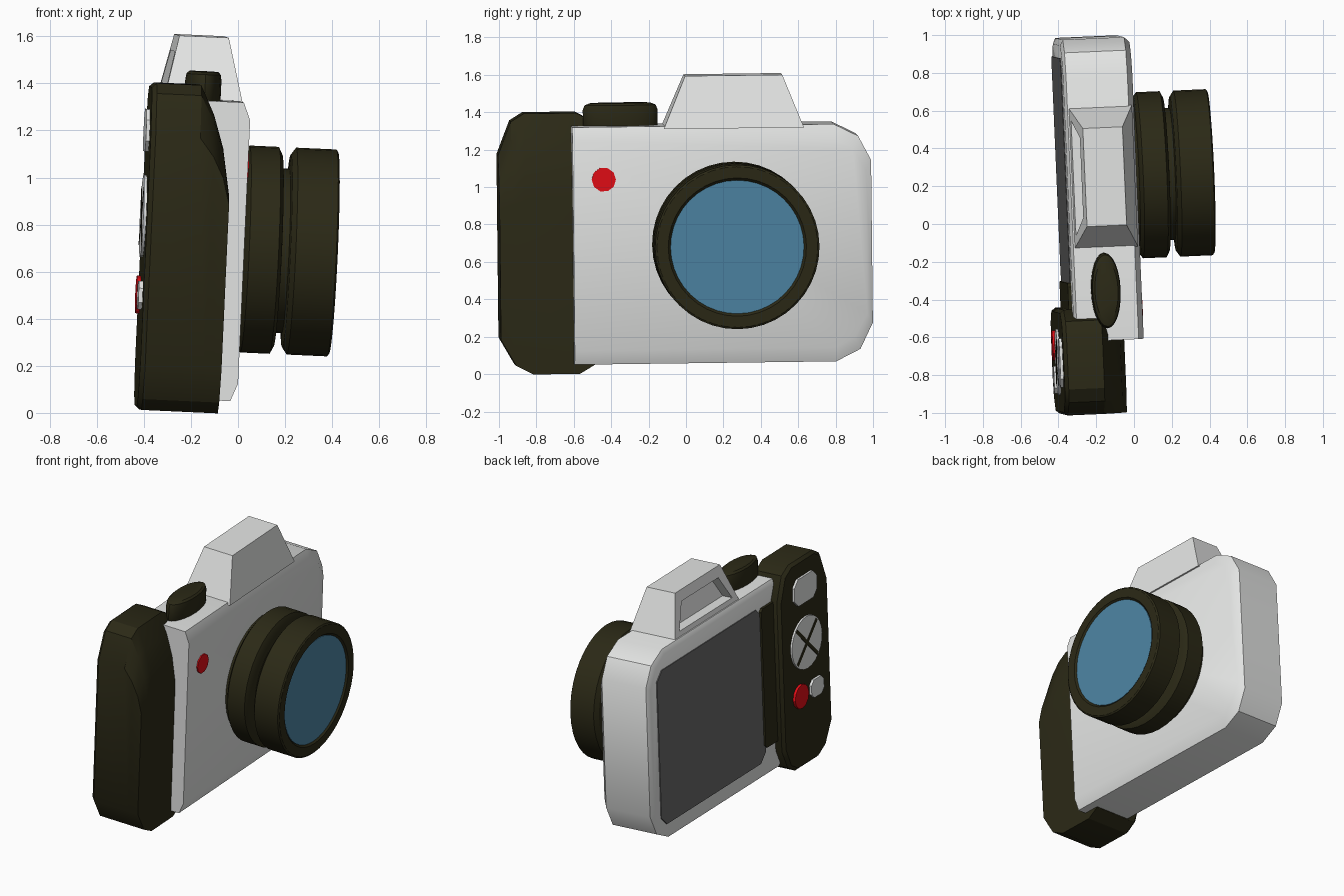
import bpy, bmesh, math
from mathutils import Matrix, Vector

if "Cube" in bpy.data.objects:
    bpy.data.objects.remove(bpy.data.objects["Cube"])

# whole camera leans slightly: build it square, then tilt every part about this pivot
PIVOT = Vector((-0.2, 0, 0.7))
TILT = (Matrix.Translation(PIVOT)
        @ Matrix.Rotation(math.radians(2.5), 4, 'Z')
        @ Matrix.Rotation(math.radians(2.6), 4, 'Y')
        @ Matrix.Rotation(math.radians(0.75), 4, 'X')
        @ Matrix.Translation(-PIVOT))


def material(name, rgb):
    m = bpy.data.materials.new(name)
    m.diffuse_color = (*rgb, 1)
    m.use_nodes = True
    m.node_tree.nodes["Principled BSDF"].inputs["Base Color"].default_value = m.diffuse_color
    return m


SILVER = material("silver", (0.78, 0.79, 0.78))
BLACK = material("olive_black", (0.024, 0.022, 0.008))
GLASS = material("blue_glass", (0.075, 0.235, 0.37))
RED = material("red", (0.78, 0.004, 0.008))
SCREEN = material("screen_grey", (0.14, 0.14, 0.14))


def finish(name, bm, mat, angle=30):
    bmesh.ops.recalc_face_normals(bm, faces=bm.faces)
    bm.transform(TILT)
    me = bpy.data.meshes.new(name)
    bm.to_mesh(me)
    bm.free()
    me.materials.append(mat)
    ob = bpy.data.objects.new(name, me)
    bpy.context.collection.objects.link(ob)
    bpy.ops.object.select_all(action='DESELECT')
    ob.select_set(True)
    bpy.context.view_layer.objects.active = ob
    if angle:
        bpy.ops.object.shade_smooth_by_angle(angle=math.radians(angle))
    return ob


def loft_bm(rings):
    bm = bmesh.new()
    vs = [[bm.verts.new(p) for p in r] for r in rings]
    n = len(vs[0])
    for a, b in zip(vs, vs[1:]):
        for i in range(n):
            j = (i + 1) % n
            bm.faces.new((a[i], a[j], b[j], b[i]))
    bm.faces.new(vs[0])
    bm.faces.new(vs[-1])
    bmesh.ops.recalc_face_normals(bm, faces=bm.faces)
    return bm


def ring(x, outline, f=lambda y, z: (y, z)):
    return [(x, *f(y, z)) for y, z in outline]


def plate(name, outline, x0, x1, mat):
    return finish(name, loft_bm([ring(x0, outline), ring(x1, outline)]), mat)


def chamfered(y0, y1, z0, z1, c):
    return [(y0 + c, z0), (y1 - c, z0), (y1, z0 + c), (y1, z1 - c),
            (y1 - c, z1), (y0 + c, z1), (y0, z1 - c), (y0, z0 + c)]


def circle(y, z, r, n):
    return [(y + r * math.cos(2 * math.pi * i / n), z + r * math.sin(2 * math.pi * i / n))
            for i in range(n)]


# body: outline with clipped far corners, bevelled front and back
BODY = [(-.61, .065), (.79, .065), (.92, .13), (.988, .27),
        (.988, 1.14), (.92, 1.27), (.79, 1.335), (-.61, 1.335)]


def shrink(dy, dz):
    return lambda y, z: (y - dy if y > .85 else y, .7 + (z - .7) * (1 - dz / .635))


finish("camera_body", loft_bm([ring(-.37, BODY, shrink(.03, .03)), ring(-.355, BODY),
                               ring(-.03, BODY), ring(0, BODY, shrink(.03, .075))]), SILVER)

# grip: taller than the body, top sloping away towards the front
GRIP = [(-1, .2), (-.92, .06), (-.83, .013), (-.58, .013), (-.5, .06), (-.44, .19),
        (-.44, 1.2), (-.5, 1.36), (-.58, 1.403), (-.86, 1.403), (-.93, 1.36), (-1, 1.18)]


def top_at(t):
    k = (t - .8) / .603
    return lambda y, z: (y, .8 + (z - .8) * k if z > .8 else z)


def inset(y, z):
    return (-.72 + (y + .72) * .94, .705 + (z - .705) * .975)


finish("grip", loft_bm([ring(-.435, GRIP, inset), ring(-.415, GRIP), ring(-.225, GRIP),
                        ring(-.165, GRIP, top_at(1.28)), ring(-.12, GRIP, top_at(1.14)),
                        ring(-.09, GRIP, top_at(.96))]), BLACK)

# viewfinder hump with a recessed eyepiece in its back face
hump = loft_bm([[(-.35, -.12, 1.32), (-.012, -.12, 1.32), (-.012, .63, 1.32), (-.35, .63, 1.32)],
                [(-.29, 0, 1.6), (-.08, 0, 1.6), (-.08, .52, 1.6), (-.29, .52, 1.6)]])
hump.faces.ensure_lookup_table()
back = min(hump.faces, key=lambda f: f.normal.x)
bmesh.ops.inset_region(hump, faces=[back], thickness=.085)
eye = bmesh.ops.extrude_face_region(hump, geom=[back])
if back.is_valid:
    hump.faces.remove(back)
moved = [v for v in eye['geom'] if isinstance(v, bmesh.types.BMVert)]
bmesh.ops.translate(hump, verts=moved, vec=(.07, 0, 0))
finish("viewfinder_hump", hump, SILVER, 0)

# lens barrel: lathe profile of (x, radius)
LY, LZ = .248, .704
PROFILE = [(-.02, .40), (.02, .40), (.025, .42), (.04, .44), (.165, .44), (.18, .41), (.183, .35),
           (.213, .35), (.217, .41), (.238, .44), (.41, .44), (.417, .43), (.417, .37), (.4, .355)]
finish("lens_barrel", loft_bm([ring(x, circle(LY, LZ, r, 40)) for x, r in PROFILE]), BLACK)
plate("lens_glass", circle(LY, LZ, .357, 40), .398, .408, GLASS)

# shutter dial: flattened rounded disc on top
DIAL = [(1.31, .93), (1.335, 1), (1.42, 1), (1.445, .95), (1.456, .8)]
finish("shutter_dial", loft_bm([[(-.195 + r * .077 * math.cos(a), -.345 + r * .2 * math.sin(a), z)
                                 for a in (i * math.pi / 12 for i in range(24))]
                                for z, r in DIAL]), BLACK)

# front lamp
plate("front_lamp", circle(-.445, 1.055, .065, 10), -.005, .008, RED)

# rear screen and thumb rest beside the grip
plate("rear_screen", chamfered(-.32, .89, .17, 1.21, .06), -.36, -.376, SCREEN)
plate("thumb_rest", chamfered(-.5, -.3, .26, 1.2, .02), -.36, -.388, BLACK)

# rear controls
plate("top_button", chamfered(-.85, -.59, 1.11, 1.29, .045), -.42, -.45, SILVER)
plate("control_pad", circle(-.72, .835, .175, 24), -.42, -.447, SILVER)
for side in (1, -1):
    c, s = math.cos(math.pi / 4), math.sin(math.pi / 4) * side
    bar = [(-.72 + u * c - v * s, .835 + u * s + v * c)
           for u, v in ((-.165, -.012), (.165, -.012), (.165, .012), (-.165, .012))]
    plate("control_pad_bar", bar, -.445, -.449, BLACK)
plate("record_button", circle(-.635, .5, .08, 12), -.42, -.452, RED)
plate("menu_button", chamfered(-.89, -.745, .44, .56, .03), -.42, -.452, SILVER)
